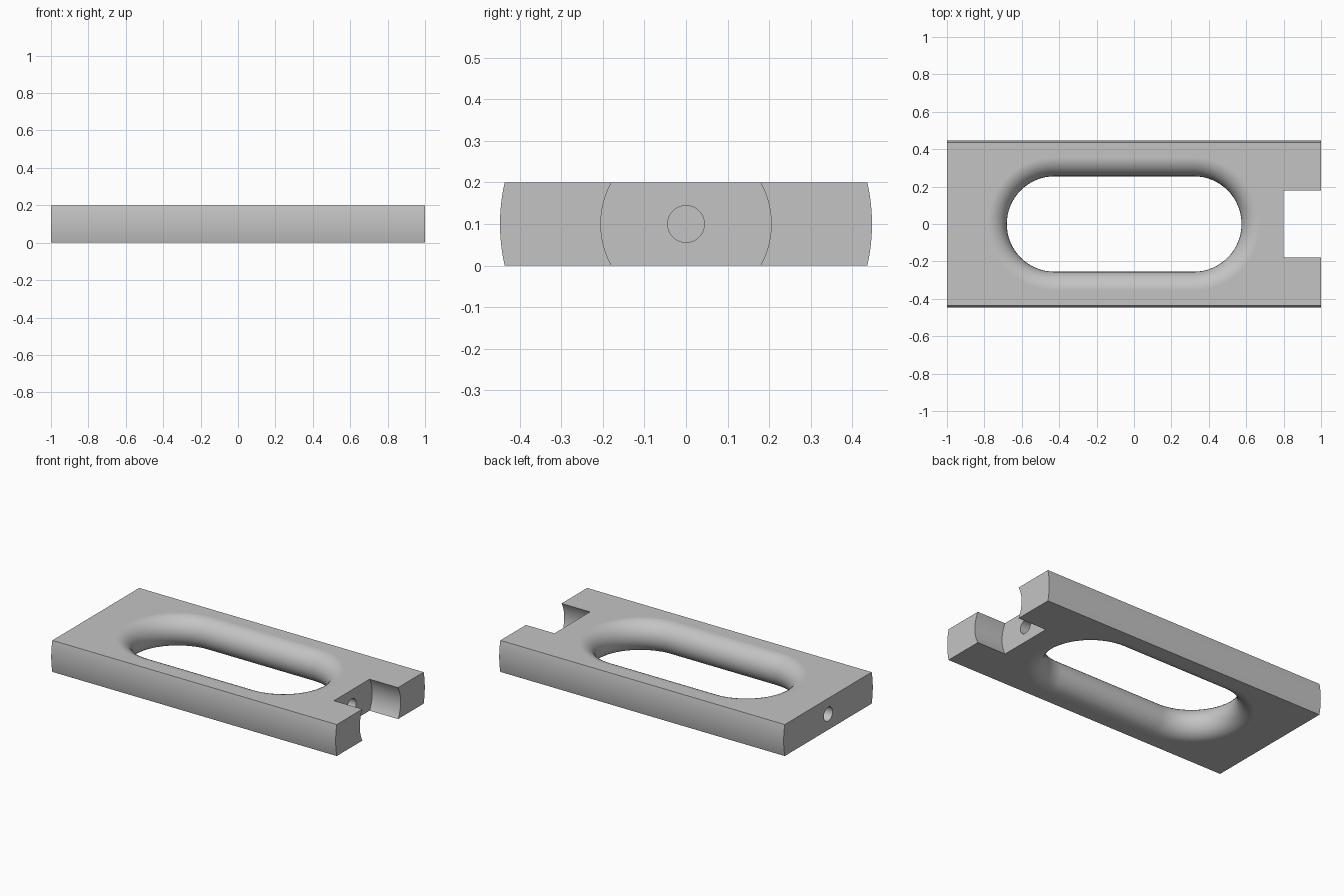
import bpy, bmesh
from math import sin, cos, pi
from mathutils import Matrix

cube = bpy.data.objects.get("Cube")
if cube:
    bpy.data.objects.remove(cube, do_unlink=True)

HALF = 0.1          # half thickness of the plate
SIDE_R = 0.4475     # curvature of the long sides

steel = bpy.data.materials.new("plain grey")
steel.use_nodes = True
GREY = (0.55, 0.55, 0.55, 1)
steel.diffuse_color = GREY
steel.node_tree.nodes["Principled BSDF"].inputs["Base Color"].default_value = GREY


def add(name, bm):
    bmesh.ops.recalc_face_normals(bm, faces=bm.faces)
    mesh = bpy.data.meshes.new(name)
    bm.to_mesh(mesh)
    bm.free()
    mesh.materials.append(steel)
    obj = bpy.data.objects.new(name, mesh)
    bpy.context.collection.objects.link(obj)
    return obj


def rod(name, radius, x0, x1, segments):
    """Cylinder lying along x at mid height."""
    bm = bmesh.new()
    place = Matrix.Translation(((x0 + x1) / 2, 0, HALF)) @ Matrix.Rotation(pi / 2, 4, 'Y')
    bmesh.ops.create_cone(bm, cap_ends=True, segments=segments, radius1=radius,
                          radius2=radius, depth=x1 - x0, matrix=place)
    return add(name, bm)


def slab(name):
    bm = bmesh.new()
    bmesh.ops.create_cube(bm, size=2, matrix=Matrix.Translation((0, 0, HALF))
                          @ Matrix.Diagonal((1.2, 1, HALF, 1)))
    return add(name, bm)


def slot(name, x0, x1, radius, steps=16, arc=32):
    """Stadium-shaped cutter, pinched at mid height to leave a fully rounded rim."""
    angles = [-pi / 2 + pi * i / steps for i in range(steps + 1)]
    levels = [(radius + HALF * (1 - cos(a)), HALF + HALF * sin(a)) for a in angles]
    levels = [(levels[0][0], -HALF)] + levels + [(levels[-1][0], 3 * HALF)]
    bm = bmesh.new()
    rings = []
    for r, z in levels:
        ring = []
        for centre, start in ((x1, -pi / 2), (x0, pi / 2)):
            for i in range(arc + 1):
                a = start + pi * i / arc
                ring.append(bm.verts.new((centre + r * cos(a), r * sin(a), z)))
        rings.append(ring)
    for low, high in zip(rings, rings[1:]):
        for i in range(len(low)):
            j = (i + 1) % len(low)
            bm.faces.new((low[i], low[j], high[j], high[i]))
    bm.faces.new(rings[0])
    bm.faces.new(rings[-1])
    return add(name, bm)


# Plate with bulged long sides
plate = rod("slotted_plate", SIDE_R, -1, 1, 256)
cuts = [
    (slab("thickness_cutter"), 'INTERSECT'),
    (slot("slot_cutter", -0.425, 0.32, 0.255), 'DIFFERENCE'),
    (rod("notch_cutter", 0.205, 0.8, 1.2, 128), 'DIFFERENCE'),
    # Blind holes in the notch wall and the opposite end
    (rod("notch_hole_cutter", 0.044, 0.66, 0.9, 48), 'DIFFERENCE'),
    (rod("end_hole_cutter", 0.044, -1.2, -0.85, 48), 'DIFFERENCE'),
]

bpy.ops.object.select_all(action='DESELECT')
bpy.context.view_layer.objects.active = plate
plate.select_set(True)
for cutter, operation in cuts:
    cutter.hide_render = True
    mod = plate.modifiers.new(cutter.name, 'BOOLEAN')
    mod.object = cutter
    mod.operation = operation
    mod.solver = 'EXACT'
    bpy.ops.object.modifier_apply(modifier=mod.name)
    bpy.data.objects.remove(cutter, do_unlink=True)

# Smooth curved faces, flat top and ends
bpy.ops.object.shade_smooth_by_angle(angle=pi / 6)
normals = plate.modifiers.new("flat_face_normals", 'WEIGHTED_NORMAL')
normals.keep_sharp = True
